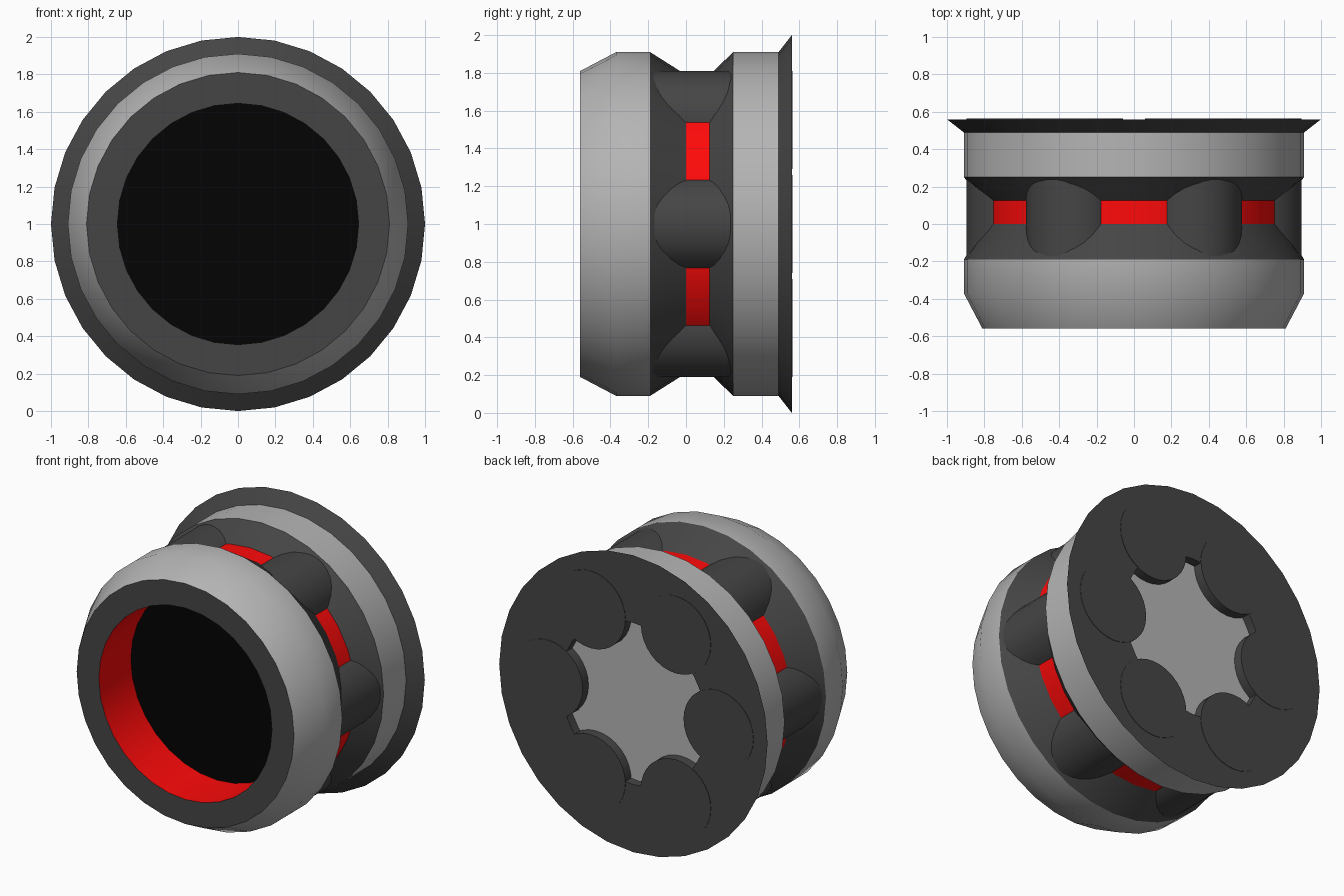
import bpy, bmesh, math

if "Cube" in bpy.data.objects:
    bpy.data.objects.remove(bpy.data.objects["Cube"])

SIDES = 32


def material(name, rgb):
    m = bpy.data.materials.new(name)
    m.diffuse_color = (*rgb, 1)
    m.use_nodes = True
    m.node_tree.nodes["Principled BSDF"].inputs["Base Color"].default_value = m.diffuse_color
    return m


GREY = material("grey", (0.46, 0.46, 0.46))
DARK = material("dark_grey", (0.06, 0.06, 0.06))
BLACK = material("black", (0.001, 0.001, 0.001))
RED = material("red", (1.0, 0.003, 0.003))


def lathe(name, profile, mats, centre=(0, 1), sides=SIDES):
    """Spin a closed (radius, y) profile round the y axis; one material per segment."""
    bm = bmesh.new()
    rings = []
    for r, y in profile:
        rings.append([bm.verts.new((centre[0] + r * math.cos(a), y, centre[1] + r * math.sin(a)))
                      for a in (2 * math.pi * i / sides for i in range(sides))])
    slots = list(dict.fromkeys(mats))
    for k, m in enumerate(mats):
        a, b = rings[k], rings[(k + 1) % len(rings)]
        if profile[k][0] == 0 and profile[(k + 1) % len(profile)][0] == 0:
            continue
        for i in range(sides):
            j = (i + 1) % sides
            bm.faces.new((a[i], a[j], b[j], b[i])).material_index = slots.index(m)
    bmesh.ops.remove_doubles(bm, verts=bm.verts, dist=1e-5)
    bmesh.ops.recalc_face_normals(bm, faces=bm.faces)
    mesh = bpy.data.meshes.new(name)
    bm.to_mesh(mesh)
    bm.free()
    for m in slots:
        mesh.materials.append(m)
    ob = bpy.data.objects.new(name, mesh)
    bpy.context.collection.objects.link(ob)
    bpy.ops.object.select_all(action='DESELECT')
    ob.select_set(True)
    bpy.context.view_layer.objects.active = ob
    bpy.ops.object.shade_smooth_by_angle(angle=math.radians(29))
    return ob


def drum(name, radius, y0, y1, mat, centre=(0, 1)):
    return lathe(name, [(0, y0), (radius, y0), (radius, y1), (0, y1)], [mat] * 4, centre)


# front ring: dark face, grey chamfer and band, dark groove slope, red bore
lathe("front_ring",
      [(0.645, -0.56), (0.81, -0.56), (0.91, -0.37), (0.91, -0.19), (0.79, 0.0), (0.645, 0.0)],
      [DARK, GREY, GREY, DARK, RED, RED])

# red band at the bottom of the groove
lathe("groove_band", [(0.66, 0.0), (0.79, 0.0), (0.79, 0.125), (0.66, 0.125)], [RED] * 4)

# rear ring: dark slope, grey band, flared dark flange and back face
lathe("rear_ring",
      [(0.79, 0.125), (0.91, 0.25), (0.91, 0.49), (1.0, 0.56), (0.545, 0.56), (0.545, 0.125)],
      [DARK, GREY, DARK, DARK, DARK, DARK])

# plates closing the bore at the front and the back
drum("front_plate", 0.65, -0.22, -0.185, BLACK)
drum("rear_plate", 0.55, 0.47, 0.5, GREY)

# six round posts bridging the groove
for i in range(6):
    a = math.radians(60 * i)
    drum(f"post_{i + 1}", 0.26, -0.2, 0.563, DARK,
         (0.636 * math.cos(a), 1 + 0.636 * math.sin(a)))
